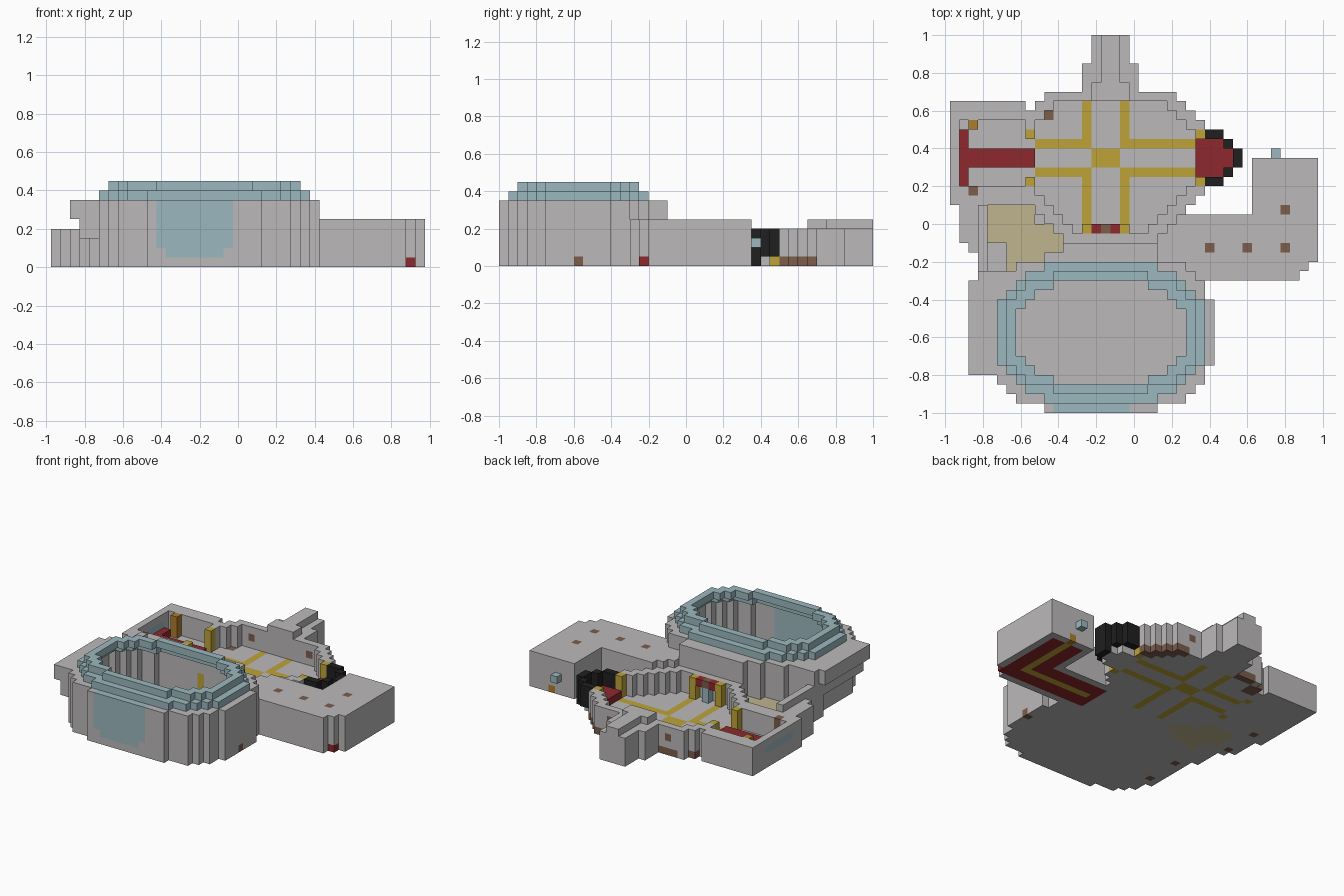
import bpy
import bmesh
from mathutils import Vector

default_cube = bpy.data.objects.get("Cube")
if default_cube:
    bpy.data.objects.remove(default_cube, do_unlink=True)

UNIT = 0.05
ORIGIN = Vector((-0.975, -1.0, 0.0))

COLOURS = {
    "stone grey": (0.5, 0.485, 0.485),
    "pale blue": (0.33, 0.48, 0.52),
    "carpet red": (0.27, 0.022, 0.025),
    "marking yellow": (0.51, 0.37, 0.04),
    "sand": (0.53, 0.46, 0.28),
    "soot black": (0.014, 0.014, 0.014),
    "wood brown": (0.2, 0.11, 0.07),
    "amber": (0.42, 0.2, 0.025),
}


def make_material(name, colour):
    material = bpy.data.materials.new(name)
    material.use_nodes = True
    material.diffuse_color = (*colour, 1)
    shader = material.node_tree.nodes["Principled BSDF"]
    shader.inputs["Base Color"].default_value = (*colour, 1)
    shader.inputs["Roughness"].default_value = 0.9
    return material


materials = {name: make_material(name, colour) for name, colour in COLOURS.items()}
owner = {}        # block cell -> part name
part_colour = {}  # part name -> colour name


def box(xs, ys, zs):
    """Cells between the given (start, end) grid lines."""
    return {(x, y, z) for x in range(*xs) for y in range(*ys) for z in range(*zs)}


def raise_plan(plan, bottom, top):
    return {(x, y, z) for x, y in plan for z in range(bottom, top)}


def flat(xs, ys):
    return {(x, y) for x in range(*xs) for y in range(*ys)}


def spread(plan):
    """Grow a plan by one cell in all directions."""
    steps = flat((-1, 2), (-1, 2))
    return {(x + dx, y + dy) for x, y in plan for dx, dy in steps}


def claim(part, colour, cells):
    """Give cells to a part, taking them from any earlier part."""
    part_colour[part] = colour
    for cell in cells:
        owner[cell] = part


def clear(cells):
    for cell in cells:
        owner.pop(cell, None)


def oval(inset):
    """Rounded plan of the arena, shrunk by a number of cells."""
    half_x, half_y = 12 - inset, 8.5 - inset
    return {(x, y) for x, y in flat((0, 39), (0, 20))
            if (abs(x + 0.5 - 16) / half_x) ** 2.7 + (abs(y + 0.5 - 8.5) / half_y) ** 2.7 <= 1}


def in_hall(x, y):
    dx, dy = abs(x + 0.5 - 17), y + 0.5 - 26
    return dx + abs(dy) + (2 if dy < 0 else 0) <= 12


hall = {(x, y) for x, y in flat((9, 26), (19, 33)) if in_hall(x, y)}
hall_walls = spread(hall) - hall
wing = flat((0, 8), (22, 33))
wing_room = flat((1, 8), (24, 31))
arena = [oval(inset) for inset in range(4)]
GREY = "stone grey"

# Side annexe, a tall solid block
annexe = flat((22, 39), (14, 21)) | flat((32, 39), (21, 27))
annexe -= flat((38, 39), (14, 16)) | flat((37, 38), (14, 15))
claim("annexe", GREY, raise_plan(annexe - hall - hall_walls, 0, 5))

# Link between the hall and the arena, with sandy ground
claim("link_floor", GREY, box((4, 22), (12, 22), (0, 1)))
sand_plan = flat((4, 9), (18, 22)) | flat((6, 12), (16, 20)) | flat((6, 9), (12, 16))
claim("sand_ground", "sand", raise_plan(sand_plan, 0, 2))
claim("link_ridge", GREY, box((12, 22), (16, 18), (0, 7)))

# West passage walls and the overhanging balcony
claim("west_passage", GREY, box((1, 3), (18, 23), (0, 4)) | box((2, 3), (17, 18), (0, 4))
      | box((3, 4), (14, 22), (0, 5)) | box((3, 6), (13, 15), (0, 7)))
claim("balcony", GREY, box((2, 6), (4, 14), (5, 7)) | box((3, 6), (4, 14), (3, 5)))

# Left wing
claim("wing_floor", GREY, raise_plan(wing_room, 0, 1))
claim("wing_walls", GREY, raise_plan(wing - wing_room, 0, 4))

# Rear tower with a raised spine
claim("tower", GREY, box((14, 20), (33, 37), (0, 4)) | box((15, 19), (37, 40), (0, 4)))
claim("tower_spine", GREY, box((15, 19), (33, 35), (4, 5)) | box((16, 18), (35, 40), (4, 5)))

# Central hall
clear(raise_plan(hall, 0, 9))
claim("hall_floor", GREY, raise_plan(hall, 0, 1))
claim("hall_walls", GREY, raise_plan(hall_walls, 0, 4))
clear(box((8, 9), (25, 29), (1, 9)))
clear(box((26, 27), (25, 29), (1, 9)))

# Floor markings: four right angles around a central panel
for column, arm in ((14, (9, 15)), (18, (18, 26))):
    for row, leg in ((25, (19, 26)), (28, (28, 33))):
        claim("floor_markings", "marking yellow",
              box((column, column + 1), leg, (0, 1)) | box(arm, (row, row + 1), (0, 1)))
claim("floor_markings", "marking yellow", box((15, 18), (26, 28), (0, 1)))

# Wood base boards and window panels in the hall walls
claim("base_boards", "wood brown",
      {cell for cell in raise_plan(hall_walls, 0, 1) if cell[0] >= 22 and cell[1] >= 30}
      | box((11, 14), (33, 34), (0, 1)) | box((9, 11), (31, 33), (0, 1)))
claim("wall_panels", "wood brown", {(12, 33, 2), (21, 33, 2)})

# Left carpet, its side posts and the wall screen
claim("left_carpet", "carpet red", box((1, 2), (24, 30), (1, 2)) | box((1, 9), (26, 28), (1, 2)))
claim("carpet_post_back", "amber", box((2, 3), (30, 31), (1, 4)))
claim("carpet_post_front", "wood brown", box((2, 3), (23, 24), (1, 4)))
claim("wall_screen", "pale blue", box((0, 1), (24, 30), (2, 3)))

# Right portal: black shell around a red floor
porch = flat((26, 30), (25, 29))
claim("portal_shell", "soot black",
      box((27, 29), (24, 30), (1, 4)) | box((29, 30), (25, 29), (1, 4))
      | box((30, 31), (26, 28), (0, 4)))
corners = {(29, 25), (29, 28)}
clear(raise_plan(porch - corners, 1, 4))
claim("portal_base", GREY, raise_plan(porch - corners, 0, 1))
claim("portal_carpet", "carpet red",
      raise_plan(porch - corners, 1, 2) | box((26, 29), (25, 29), (1, 2)))

# Yellow posts beside the openings
for x in (8, 26):
    for y in (24, 29):
        claim("opening_posts", "marking yellow", box((x, x + 1), (y, y + 1), (0, 4)))

# Front doorway of the hall
for x in (14, 18):
    claim("door_posts", "marking yellow", box((x, x + 1), (19, 20), (0, 4)))
claim("door_lintel", "carpet red", box((15, 18), (19, 20), (3, 4)))
claim("door_emblem", "wood brown", {(16, 19, 3)})
claim("door_panel", "pale blue", {(16, 19, 1), (16, 19, 2)})

# Arena: floor, wall and two stepped rims
clear(raise_plan(arena[1], 0, 9))
claim("arena_floor", GREY, raise_plan(arena[0], 0, 1))
claim("arena_wall", GREY, raise_plan(arena[0] - arena[1], 1, 7))
claim("arena_lower_rim", "pale blue", raise_plan(arena[1] - arena[2], 7, 8))
claim("arena_upper_rim", "pale blue", raise_plan(arena[2] - arena[3], 8, 9))
claim("arena_window", "pale blue", box((11, 19), (0, 1), (2, 7)) | box((12, 18), (0, 1), (1, 2)))
claim("arena_door", "marking yellow", box((16, 17), (16, 17), (1, 5)))

# Annexe details: roof studs, corridor carpet underneath, rear door and lamp
claim("roof_studs", "wood brown", {(x, y, 4) for x, y in ((27, 17), (31, 17), (35, 17), (35, 21))})
claim("corridor_carpet", "carpet red", box((33, 38), (15, 26), (0, 1)) | box((24, 38), (15, 20), (0, 1)))
claim("corridor_stripe", "marking yellow", box((35, 36), (17, 26), (0, 1)) | box((25, 36), (17, 18), (0, 1)))
claim("rear_door", "amber", {(35, 26, 0)})
claim("rear_lamp", "pale blue", {(34, 27, 2)})

# Small wood footings
claim("footings", "wood brown", {(x, y, 0) for x, y in ((27, 8), (5, 6), (5, 11), (2, 18), (2, 23))
                                 if (x, y, 0) in owner})


def build_part(part):
    """Turn a part's cells into one mesh holding only its exposed faces."""
    bm = bmesh.new()
    corners_made = {}

    def corner(point):
        key = tuple(point)
        if key not in corners_made:
            corners_made[key] = bm.verts.new(ORIGIN + Vector(key) * UNIT)
        return corners_made[key]

    for cell in [c for c, name in owner.items() if name == part]:
        for axis in range(3):
            for side in (0, 1):
                neighbour = list(cell)
                neighbour[axis] += 2 * side - 1
                if tuple(neighbour) in owner:
                    continue
                u, v = (axis + 1) % 3, (axis + 2) % 3
                ring = []
                for du, dv in ((0, 0), (1, 0), (1, 1), (0, 1)):
                    point = list(cell)
                    point[axis] += side
                    point[u] += du
                    point[v] += dv
                    ring.append(corner(point))
                bm.faces.new(ring if side else ring[::-1])
    mesh = bpy.data.meshes.new(part)
    bm.to_mesh(mesh)
    bm.free()
    mesh.materials.append(materials[part_colour[part]])
    bpy.context.collection.objects.link(bpy.data.objects.new(part, mesh))


for part_name in part_colour:
    build_part(part_name)
